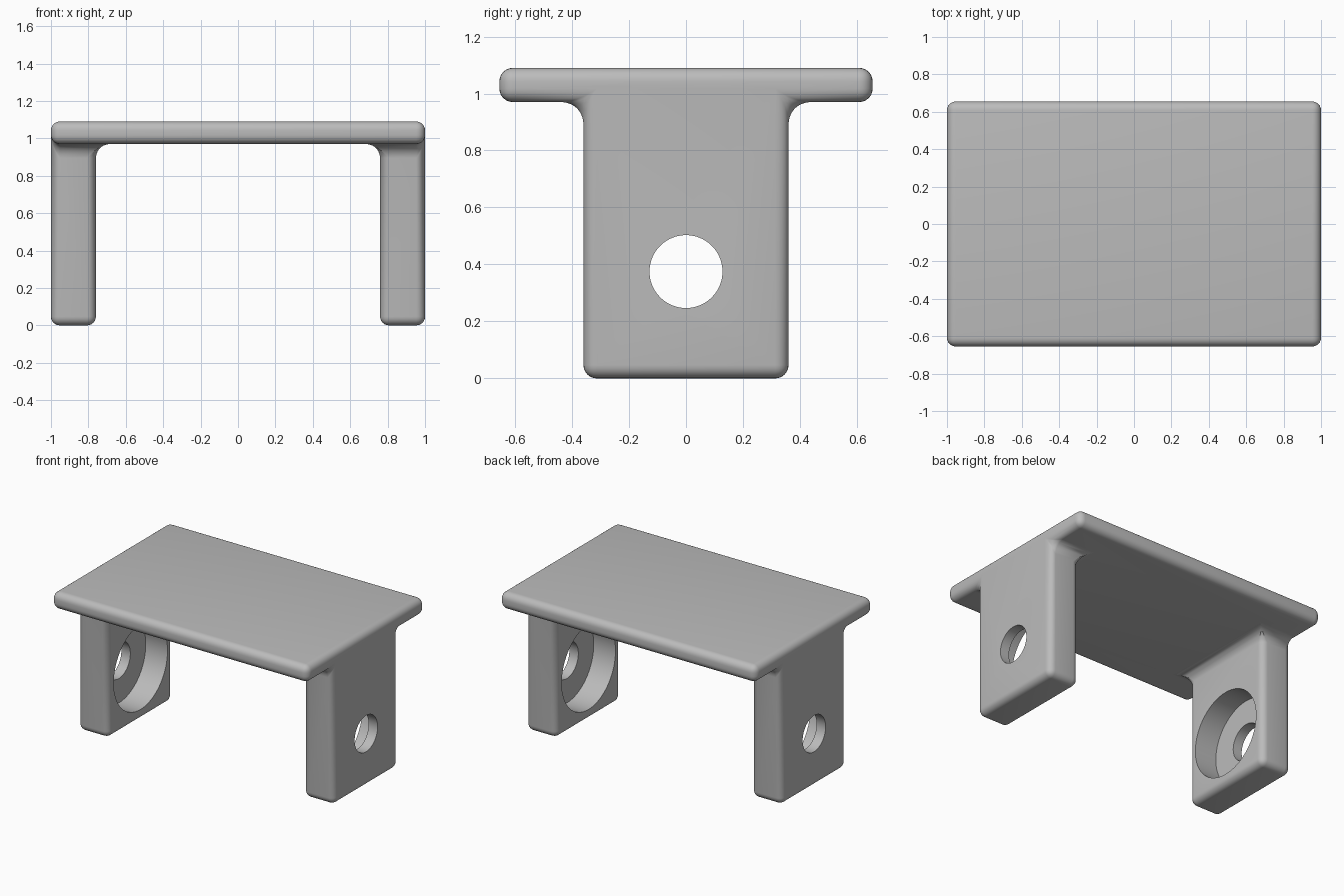
import bpy, bmesh, math
from mathutils import Matrix, Vector

if "Cube" in bpy.data.objects:
    bpy.data.objects.remove(bpy.data.objects["Cube"])

W, D = 1.0, 0.655              # plate half width and half depth
TOP, UNDER = 1.09, 0.97        # plate top and underside heights
LEG_IN, LEG_D = 0.76, 0.36     # leg inner face and half depth
FILLET, ROUND = 0.075, 0.047   # inside and outside radii
HOLE_Z, HOLE_R, POCKET_R, POCKET_DEPTH = 0.375, 0.128, 0.30, 0.17

grey = bpy.data.materials.new("plain grey")
grey.diffuse_color = (0.5, 0.5, 0.5, 1)
grey.use_nodes = True
grey.node_tree.nodes["Principled BSDF"].inputs["Base Color"].default_value = grey.diffuse_color

# Bracket body: plate with two legs flush to its ends, as one solid
bm = bmesh.new()


def face(points):
    bm.faces.new([bm.verts.new(p) for p in points])


for z in (TOP,):
    face([(-W, -D, z), (W, -D, z), (W, D, z), (-W, D, z)])
for s in (-1, 1):
    o, i = s * W, s * LEG_IN
    # plate long edge
    y = s * D
    face([(-W, y, UNDER), (W, y, UNDER), (W, y, TOP), (-W, y, TOP)])
    # T-shaped end
    half = [(LEG_D, 0), (LEG_D, UNDER), (D, UNDER), (D, TOP)]
    outline = half + [(-y, z) for y, z in reversed(half)]
    face([(o, y, z) for y, z in outline])
    # leg inner face, sole, front and back
    face([(i, -LEG_D, 0), (i, LEG_D, 0), (i, LEG_D, UNDER), (i, -LEG_D, UNDER)])
    face([(i, -LEG_D, 0), (i, LEG_D, 0), (o, LEG_D, 0), (o, -LEG_D, 0)])
    for y in (-LEG_D, LEG_D):
        face([(i, y, 0), (o, y, 0), (o, y, UNDER), (i, y, UNDER)])
# plate underside around the legs
quarter = [(W, -D), (W, -LEG_D), (LEG_IN, -LEG_D)]
side = quarter + [(x, -y) for x, y in reversed(quarter)]
face([(x, y, UNDER) for x, y in side + [(-x, -y) for x, y in side]])

bmesh.ops.remove_doubles(bm, verts=bm.verts, dist=1e-5)
bmesh.ops.recalc_face_normals(bm, faces=bm.faces)
weight = bm.edges.layers.float.new("bevel_weight_edge")
for e in bm.edges:
    e[weight] = ROUND / FILLET if e.is_convex else 1.0
mesh = bpy.data.meshes.new("bracket")
bm.to_mesh(mesh)
bm.free()
mesh.materials.append(grey)
bracket = bpy.data.objects.new("bracket", mesh)
bpy.context.collection.objects.link(bracket)

bevel = bracket.modifiers.new("rounded edges", 'BEVEL')
bevel.limit_method = 'WEIGHT'
bevel.width = FILLET
bevel.segments = 6
bevel.use_clamp_overlap = False


# Bolt holes through the legs, with a wide pocket on each inner face
def cutter(name, x0, x1, radius):
    bpy.ops.mesh.primitive_cylinder_add(
        vertices=64, radius=radius, depth=abs(x1 - x0),
        location=((x0 + x1) / 2, 0, HOLE_Z), rotation=(0, math.pi / 2, 0))
    ob = bpy.context.object
    ob.name = name
    ob.hide_render = True
    ob.data.materials.append(grey)
    mod = bracket.modifiers.new(name, 'BOOLEAN')
    mod.operation = 'DIFFERENCE'
    mod.solver = 'EXACT'
    mod.object = ob
    return ob


cutters = [cutter("bolt_hole", -1.2, 1.2, HOLE_R),
           cutter("pocket", -LEG_IN - POCKET_DEPTH, LEG_IN + POCKET_DEPTH, POCKET_R)]

bpy.ops.object.select_all(action='DESELECT')
bracket.select_set(True)
bpy.context.view_layer.objects.active = bracket
for m in list(bracket.modifiers):
    bpy.ops.object.modifier_apply(modifier=m.name)
for c in cutters:
    bpy.data.objects.remove(c)
bpy.ops.object.shade_smooth_by_angle(angle=math.radians(35))
